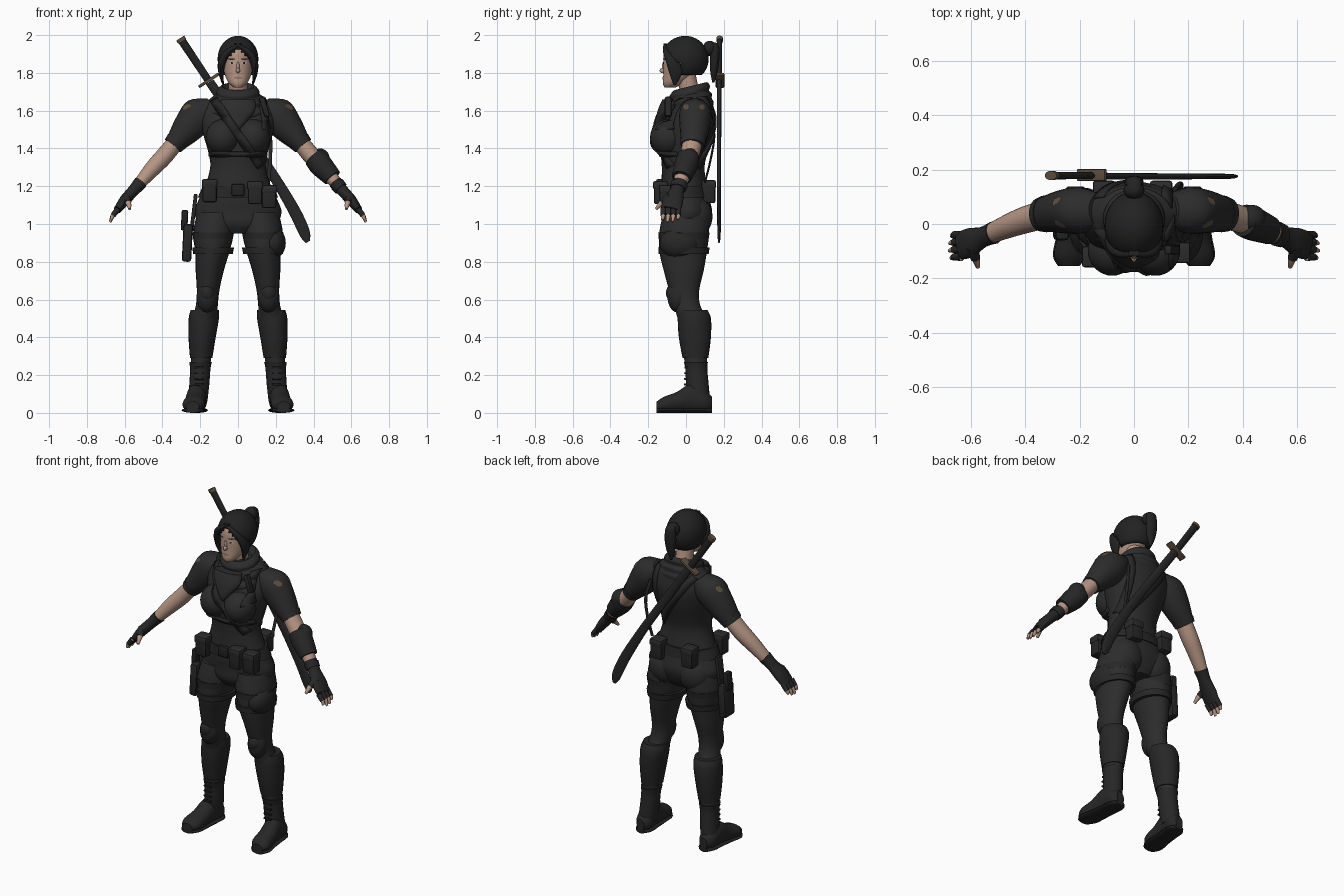
import bpy, bmesh, math
from mathutils import Vector, Matrix
from mathutils.bvhtree import BVHTree

if "Cube" in bpy.data.objects:
    bpy.data.objects.remove(bpy.data.objects["Cube"])


def material(name, *rgb):
    m = bpy.data.materials.new(name)
    m.use_nodes = True
    m.diffuse_color = (*rgb, 1)
    bsdf = m.node_tree.nodes["Principled BSDF"]
    bsdf.inputs["Base Color"].default_value = (*rgb, 1)
    bsdf.inputs["Roughness"].default_value = .8
    return m


CLOTH = material("black cloth", .025, .025, .025)
LEATHER = material("black leather", .02, .02, .02)
HAIR = material("black hair", .016, .016, .016)
SKIN = material("skin", .46, .3, .23)
BROWN = material("brown", .11, .075, .05)
LIPS = material("lips", .3, .16, .13)
WHITE = material("eye white", .5, .47, .45)
made = []


def finish(name, bm, mat):
    bmesh.ops.recalc_face_normals(bm, faces=bm.faces)
    mesh = bpy.data.meshes.new(name)
    bm.to_mesh(mesh)
    bm.free()
    mesh.materials.append(mat)
    obj = bpy.data.objects.new(name, mesh)
    bpy.context.scene.collection.objects.link(obj)
    made.append(obj)
    return obj


def spline(rings, steps):
    p = [Vector(r) for r in rings]
    p = [p[0]] + p + [p[-1]]
    out = []
    for a, b, c, d in zip(p, p[1:], p[2:], p[3:]):
        for t in (i / steps for i in range(steps)):
            out.append(b + (c - a) * (t / 2) + (2 * a - 5 * b + 4 * c - d) * (t * t / 2)
                       + (3 * b - a - 3 * c + d) * (t ** 3 / 2))
    return out + [p[-1]]


def loft(name, rings, mat, axis=None, seg=24, steps=4):
    """Rings are x, y, z, in-plane radius, depth radius."""
    rings = spline(rings, steps)
    axis = Vector(axis or rings[-1][:3]) - (Vector() if axis else Vector(rings[0][:3]))
    axis.normalize()
    u = axis.cross((0, 0, 1) if abs(axis.y) > .9 else (0, 1, 0)).normalized()
    v = u.cross(axis)
    bm = bmesh.new()
    loops = []
    for r in rings:
        angles = [math.tau * i / seg for i in range(seg)]
        loops.append([bm.verts.new(Vector(r[:3]) + u * r[3] * math.cos(a) + v * r[4] * math.sin(a))
                      for a in angles])
    for low, high in zip(loops, loops[1:]):
        for i in range(seg):
            j = (i + 1) % seg
            bm.faces.new((low[i], low[j], high[j], high[i]))
    bm.faces.new(loops[0])
    bm.faces.new(loops[-1])
    return finish(name, bm, mat)


def flip(rings, s):
    return [(r[0] * s, *r[1:]) for r in rings]


def upright(rings):
    return [(0, *r) for r in rings]


def ball(name, loc, radii, mat):
    bm = bmesh.new()
    bmesh.ops.create_uvsphere(bm, u_segments=32, v_segments=20, radius=1,
                              matrix=Matrix.LocRotScale(Vector(loc), None, Vector(radii)))
    return finish(name, bm, mat)


def box(name, loc, size, mat, turn=0, bevel=.01):
    bm = bmesh.new()
    bmesh.ops.create_cube(bm, size=1, matrix=Matrix.Translation(loc) @ Matrix.Rotation(turn, 4, "Y")
                          @ Matrix.Diagonal((*size, 1)))
    bmesh.ops.bevel(bm, geom=bm.edges[:], offset=bevel, segments=2, affect="EDGES", profile=.5)
    return finish(name, bm, mat)


def project(targets, point, direction):
    direction = Vector(direction)
    hits = [tree.ray_cast(Vector(point), direction) for tree in targets]
    hits = [h for h in hits if h[0]]
    return min(hits, key=lambda h: h[3])[0] - direction * .004 if hits else None


def trees(*objs):
    bpy.context.view_layer.update()
    return [BVHTree.FromObject(o, bpy.context.evaluated_depsgraph_get()) for o in objs]


def decal(name, targets, origin, direction, w, h, mat, points=12):
    """A thin painted patch laid onto a surface."""
    side = Vector(direction).cross((0, 0, 1))
    ring = [Vector(origin) + side * w * math.cos(a) + Vector((0, 0, h * math.sin(a)))
            for a in (math.tau * i / points for i in range(points))]
    spots = [project(targets, p, direction) for p in [origin] + ring]
    if None in spots:
        return
    bm = bmesh.new()
    vs = [bm.verts.new(p) for p in spots]
    for i in range(points):
        bm.faces.new((vs[0], vs[i + 1], vs[(i + 1) % points + 1]))
    finish(name, bm, mat)


def strap(name, targets, start, end, width, direction=1, count=28):
    """A flat band draped along a straight line in x and z."""
    start, end = Vector((start[0], 0, start[1])), Vector((end[0], 0, end[1]))
    across = (end - start).cross((0, 1, 0)).normalized() * width / 2
    bm = bmesh.new()
    last = None
    for i in range(count + 1):
        mid = start.lerp(end, i / count) - Vector((0, direction, 0))
        pair = [project(targets, mid + across * k, (0, direction, 0)) for k in (-1, 1)]
        row = None if None in pair else [bm.verts.new(p) for p in pair]
        if row and last:
            bm.faces.new((last[0], last[1], row[1], row[0]))
        last = row
    mod = finish(name, bm, LEATHER).modifiers.new("thickness", "SOLIDIFY")
    mod.thickness, mod.offset = .012, 0


UP = (0, 0, 1)
SIDES = (("left", 1), ("right", -1))

# Torso and hips
torso = loft("torso", upright([
    (.0, .95, .09, .09), (.0, 1, .2, .12), (.008, 1.06, .23, .13), (0, 1.12, .212, .128),
    (-.01, 1.2, .175, .12), (-.015, 1.3, .147, .113), (-.01, 1.38, .157, .125),
    (.0, 1.46, .18, .14), (.02, 1.55, .2, .135), (.035, 1.62, .19, .11),
    (.04, 1.67, .14, .09), (.04, 1.71, .08, .07)]), CLOTH, UP, 32)
chest = [ball(f"{n}_chest", (.08 * s, -.095, 1.46), (.09, .095, .095), CLOTH) for n, s in SIDES]
for n, s in SIDES:
    ball(f"{n}_seat", (.1 * s, .05, 1.04), (.1, .09, .11), CLOTH)

# Draped cowl with folds
cowl = loft("cowl", upright([
    (.015, 1.56, .13, .125), (.015, 1.61, .165, .135), (.02, 1.635, .15, .12), (.015, 1.66, .145, .125),
    (.02, 1.68, .115, .105), (.02, 1.705, .112, .11), (.025, 1.73, .085, .085), (.025, 1.7, .06, .06)]),
    CLOTH, (0, -.25, 1), 32)
drape = loft("cowl_drape", upright([(-.09, 1.66, .09, .035), (-.115, 1.6, .09, .035),
                                    (-.14, 1.53, .035, .025), (-.15, 1.5, .008, .01)]), CLOTH, UP)

# Head and face
loft("neck", upright([(.05, 1.6, .06, .06), (.02, 1.7, .05, .052), (0, 1.79, .05, .052)]), SKIN, UP)
head = loft("head", upright([(-.085, 1.722, .022, .028), (-.068, 1.745, .048, .055),
                             (-.04, 1.79, .07, .08), (-.022, 1.86, .08, .098),
                             (-.01, 1.92, .08, .102), (0, 1.97, .055, .07)]), SKIN, UP, 32)
ball("nose", (0, -.12, 1.812), (.011, .02, .014), SKIN)
ball("nose_bridge", (0, -.115, 1.832), (.009, .013, .028), SKIN)
face = trees(head)
for n, s in SIDES:
    decal(f"{n}_eye", face, (.032 * s, -1, 1.852), (0, 1, 0), .014, .006, WHITE)
    decal(f"{n}_iris", trees(head, made[-1]), (.032 * s, -1, 1.852), (0, 1, 0), .006, .006, HAIR)
    decal(f"{n}_brow", face, (.034 * s, -1, 1.873), (0, 1, 0), .02, .004, HAIR)
decal("lips", face, (0, -1, 1.773), (0, 1, 0), .022, .007, LIPS)

# Hair cap with an open face, front locks and ponytail
cap = ball("hair", (0, -.005, 1.874), (.108, .125, .122), HAIR)
bm = bmesh.new()
bm.from_mesh(cap.data)
gone = [f for f in bm.faces for c in [f.calc_center_median()]
        if c.z < 1.785 or (c.y < -.02 and c.z < 1.935 - abs(c.x) * .8)]
bmesh.ops.delete(bm, geom=gone, context="FACES")
bm.to_mesh(cap.data)
bm.free()
cap.modifiers.new("thickness", "SOLIDIFY").thickness = .012
for n, s in SIDES:
    loft(f"{n}_front_lock", flip([
        (-.01, -.108, 1.955, .012, .01), (.05, -.105, 1.915, .024, .018), (.083, -.072, 1.86, .022, .035),
        (.09, -.055, 1.8, .014, .035), (.078, -.06, 1.735, .004, .006)], s), HAIR, UP, 14)
ball("hair_knot", (0, .125, 1.93), (.038, .035, .04), HAIR)
loft("ponytail", upright([(.12, 1.965, .012, .012), (.148, 1.95, .028, .024), (.152, 1.88, .036, .025),
                          (.148, 1.81, .028, .02), (.145, 1.75, .006, .006)]), HAIR, UP, 16)

# Legs, guards and boots
for n, s in SIDES:
    leg = loft(f"{n}_leg", flip([
        (.115, .0, 1.06, .1, .12), (.13, -.01, .95, .108, .132), (.136, -.015, .85, .09, .125),
        (.15, -.012, .75, .074, .105), (.158, -.01, .65, .06, .08), (.165, .005, .57, .058, .07),
        (.18, .04, .48, .068, .08), (.19, .047, .4, .064, .078), (.195, .05, .3, .054, .062),
        (.2, .055, .2, .048, .053)], s), CLOTH, UP)
    loft(f"{n}_shin_guard", flip([
        (.176, .037, .545, .074, .076), (.181, .044, .5, .08, .088), (.19, .047, .4, .072, .085),
        (.195, .05, .29, .059, .068)], s), LEATHER, UP)
    ball(f"{n}_knee_pad", (.163 * s, -.04, .615), (.056, .058, .085), LEATHER)
    ball(f"{n}_knee_cup", (.163 * s, -.066, .635), (.04, .04, .05), LEATHER)
    loft(f"{n}_boot_shaft", flip([(.214, .068, .06, .052, .06), (.205, .06, .15, .053, .06),
                                  (.2, .055, .23, .054, .058), (.198, .052, .27, .06, .064)], s), LEATHER, UP)
    foot = [(.215, .138, .05, .025, .035), (.215, .1, .06, .05, .06), (.22, .03, .078, .052, .078),
            (.228, -.05, .055, .055, .055), (.236, -.115, .044, .058, .042), (.24, -.155, .035, .035, .025)]
    loft(f"{n}_foot", flip(foot, s), LEATHER, (0, 1, 0))
    loft(f"{n}_sole", flip([(x, y, .014, a + .004, .014) for x, y, z, a, b in foot], s), HAIR, (0, 1, 0))
    for i in range(4):
        box(f"{n}_boot_lace_{i + 1}", (.205 * s, -.004 + i * .001, .15 + i * .03), (.05, .015, .01), HAIR, 0, .003)
    for i, z in enumerate((.94, .86)):
        loft(f"{n}_thigh_strap_{i + 1}", flip([
            (.131, -.011, z + .015, .11, .136), (.133, -.013, z - .02, .105, .133)], s), LEATHER, UP)
ball("left_thigh_pad", (.185, -.035, .9), (.068, .105, .085), LEATHER)
decal("thigh_patch", trees(made[-1], leg), (.15, -1, .945), (0, 1, 0), .02, .008, BROWN, 8)

# Arms, sleeves, gloves and fingers
for n, s in SIDES:
    sleeve = loft(f"{n}_sleeve", flip([
        (.13, .05, 1.63, .05, .06), (.2, .05, 1.585, .094, .085), (.27, .045, 1.505, .082, .078),
        (.342, .035, 1.418, .05, .06)], s), CLOTH)
    loft(f"{n}_sleeve_hem", flip([(.325, .037, 1.438, .06, .068), (.345, .034, 1.414, .053, .062)], s), CLOTH)
    loft(f"{n}_forearm", flip([
        (.32, .037, 1.445, .044, .053), (.39, .018, 1.36, .047, .05), (.46, -.007, 1.285, .042, .044),
        (.55, -.045, 1.18, .027, .034)], s), SKIN)
    loft(f"{n}_glove", flip([
        (.515, -.032, 1.22, .037, .042), (.555, -.048, 1.175, .031, .038), (.6, -.068, 1.125, .029, .054),
        (.638, -.08, 1.075, .021, .052)], s), LEATHER)
    for i in range(4):
        y, reach = -.04 - .027 * i, .012 * abs(i - 1.6)
        tip = (.68 - reach / 2, y - .004, 1.005 + reach)
        mid = (.662, y, 1.045)
        loft(f"{n}_finger_{i + 1}", flip([(.635, y, 1.08, .013, .013), (*mid, .012, .012),
                                          (*tip, .007, .007)], s), SKIN, None, 10)
        loft(f"{n}_finger_cover_{i + 1}", flip([(.635, y, 1.08, .016, .015), (*mid, .014, .014)], s),
             LEATHER, None, 10)
    loft(f"{n}_thumb", flip([(.592, -.095, 1.14, .02, .018), (.58, -.13, 1.11, .015, .015),
                             (.573, -.158, 1.08, .008, .008)], s), SKIN, None, 12)
    loft(f"{n}_thumb_cover", flip([(.595, -.085, 1.15, .022, .02), (.582, -.126, 1.114, .018, .018)], s),
         LEATHER, None, 12)
    for i, y in enumerate((0, .085)):
        decal(f"{n}_shoulder_patch_{i + 1}", trees(sleeve), (s, y, 1.62), (-s, 0, 0), .016, .016, BROWN, 6)

# Left elbow guard and bracer
loft("left_bracer", [(.405, .013, 1.355, .06, .06), (.44, .0, 1.31, .062, .062),
                     (.5, -.024, 1.245, .05, .052)], LEATHER)
ball("left_elbow_guard", (.435, .02, 1.345), (.05, .05, .055), LEATHER)
loft("left_wrist_band", [(.525, -.036, 1.21, .04, .046), (.545, -.044, 1.187, .037, .043)], LEATHER)

# Belt, buckle and pouches
loft("belt", upright([(-.004, 1.14, .213, .133), (-.008, 1.2, .187, .129)]), LEATHER, UP, 32)
box("buckle", (0, -.138, 1.18), (.07, .025, .065), HAIR)
for i, (x, y, z) in enumerate(((-.15, -.12, 1.175), (.09, -.135, 1.165), (.165, -.105, 1.145),
                               (.1, .12, 1.17), (-.11, .12, 1.17))):
    box(f"pouch_{i + 1}", (x, y, z), (.075, .07, .12), LEATHER)
    box(f"pouch_flap_{i + 1}", (x, y, z + .04), (.083, .078, .045), CLOTH)

# Thigh holster
box("holster", (-.268, -.01, .9), (.05, .1, .2), LEATHER, .05, .015)
box("holster_grip", (-.283, -.005, 1.02), (.035, .05, .11), HAIR, .05)
box("holster_hanger", (-.235, 0, 1.06), (.02, .05, .2), LEATHER, .12, .005)

# Harness and shoulder tool
body = trees(torso, cowl, drape, *chest)
strap("chest_strap", body, (-.15, 1.69), (.165, 1.24), .042)
strap("back_strap", body, (-.15, 1.69), (.165, 1.24), .042, -1)
strap("rib_strap", body, (-.15, 1.37), (.15, 1.37), .025)
strap("left_shoulder_strap", body, (.125, 1.69), (.15, 1.5), .035)
strap("left_back_strap", body, (.12, 1.67), (.13, 1.3), .035, -1)
box("shoulder_tool", (.14, -.095, 1.62), (.03, .035, .11), LEATHER, -.3)
loft("sling", [(.15, .13, 1.58, .01, .006), (.17, .15, 1.47, .01, .006),
               (.17, .13, 1.34, .01, .006), (.16, .1, 1.22, .01, .006)], LEATHER, UP, 10)

# Sword across the back
loft("sword_grip", [(-.302, .178, 1.978, .022, .014), (-.16, .178, 1.765, .02, .013)], HAIR)
loft("sword_pommel", [(-.306, .178, 1.984, .025, .017), (-.296, .178, 1.968, .025, .017)], BROWN)
box("sword_guard", (-.155, .18, 1.76), (.125, .045, .016), BROWN, -.58, .005)
loft("scabbard", [(-.15, .176, 1.752, .024, .013), (.0, .175, 1.535, .025, .012), (.16, .175, 1.3, .026, .011),
                  (.29, .175, 1.085, .031, .01), (.352, .175, .955, .03, .009),
                  (.37, .175, .905, .012, .005)], LEATHER)

# Smooth shading with sharp edges kept
bpy.ops.object.select_all(action="DESELECT")
for obj in made:
    obj.select_set(True)
bpy.context.view_layer.objects.active = made[0]
bpy.ops.object.shade_smooth_by_angle(angle=math.radians(40))
